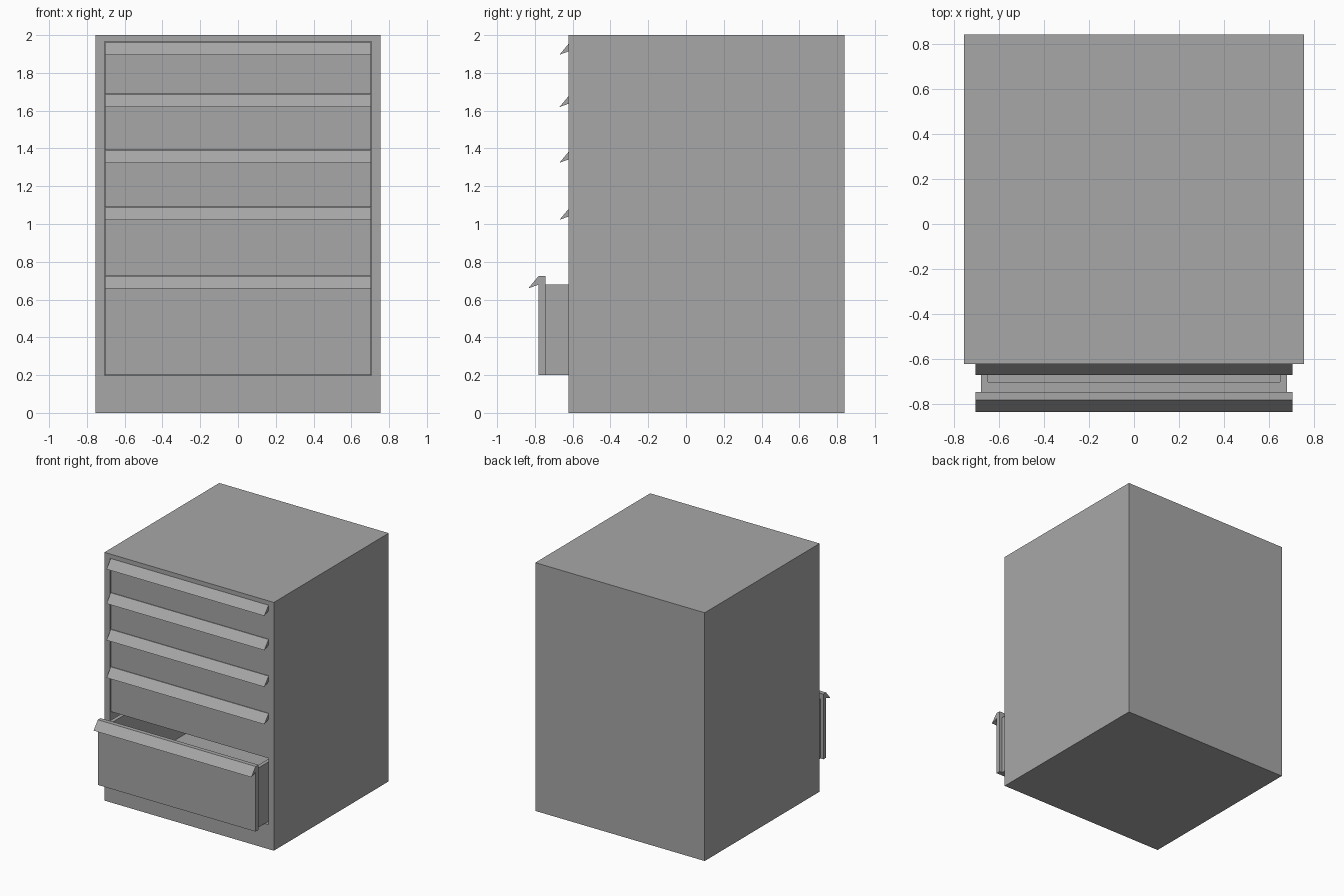
import bpy
import bmesh

if "Cube" in bpy.data.objects:
    bpy.data.objects.remove(bpy.data.objects["Cube"])

grey = bpy.data.materials.new("cabinet_grey")
grey.use_nodes = True
grey.diffuse_color = (0.39, 0.39, 0.39, 1)
grey.node_tree.nodes["Principled BSDF"].inputs["Base Color"].default_value = grey.diffuse_color


def finish(name, bm):
    bmesh.ops.recalc_face_normals(bm, faces=bm.faces)
    mesh = bpy.data.meshes.new(name)
    bm.to_mesh(mesh)
    bm.free()
    mesh.materials.append(grey)
    obj = bpy.data.objects.new(name, mesh)
    bpy.context.collection.objects.link(obj)
    return obj


def hollow_box(name, lo, hi, open_axis, open_side, rim_lo, rim_hi, depth):
    """Box whose face on one side is inset to a rim and pushed in by depth."""
    bm = bmesh.new()
    bmesh.ops.create_cube(bm, size=1)
    for v in bm.verts:
        v.co = [lo[i] if v.co[i] < 0 else hi[i] for i in range(3)]
    face = next(f for f in bm.faces if f.normal[open_axis] * open_side > 0.5)
    # Rim of the opening
    bmesh.ops.inset_individual(bm, faces=[face], thickness=0.01)
    for v in face.verts:
        for i in range(3):
            if i != open_axis:
                middle = (lo[i] + hi[i]) / 2
                v.co[i] = lo[i] + rim_lo[i] if v.co[i] < middle else hi[i] - rim_hi[i]
    # Cavity behind the rim
    pushed = bmesh.ops.extrude_face_region(bm, geom=[face])["geom"]
    for v in pushed:
        if isinstance(v, bmesh.types.BMVert):
            v.co[open_axis] -= open_side * depth
    if face.is_valid:
        bmesh.ops.delete(bm, geom=[face], context="FACES_ONLY")
    return finish(name, bm)


def prism(name, profile, half_width):
    """Extrude a (y, z) profile across the width."""
    bm = bmesh.new()
    face = bm.faces.new([bm.verts.new((-half_width, y, z)) for y, z in profile])
    pushed = bmesh.ops.extrude_face_region(bm, geom=[face])["geom"]
    for v in pushed:
        if isinstance(v, bmesh.types.BMVert):
            v.co.x = half_width
    return finish(name, bm)


def drawer(name, front, bottom, top):
    panel_back = front + 0.035
    # Flat front panel
    prism(name + "_panel", [(front, bottom), (front, top),
                            (panel_back, top), (panel_back, bottom)], 0.703)
    # Sloping full-width grip
    prism(name + "_grip", [(front, top), (front - 0.055, top - 0.066),
                           (front, top - 0.046)], 0.703)
    # Open-topped tray
    tray_top = top - 0.046
    rim = (0.03, 0.043, 0)
    hollow_box(name + "_tray", (-0.678, panel_back, bottom),
               (0.678, panel_back + 1.3, tray_top), 2, 1, rim, (0.03, 0.03, 0),
               tray_top - bottom - 0.03)


# Cabinet shell, open at the front
hollow_box("cabinet_shell", (-0.755, -0.622, 0), (0.755, 0.84, 2), 1, -1,
           (0.048, 0, 0.197), (0.048, 0, 0.035), 1.42)

# Closed drawers, then the bottom one pulled out
tops = [1.962, 1.685, 1.39, 1.088]
bottoms = [1.688, 1.393, 1.091, 0.728]
for number, (top, bottom) in enumerate(zip(tops, bottoms), 1):
    drawer("drawer_%d" % number, -0.615, bottom, top)
drawer("open_drawer", -0.78, 0.2, 0.725)
